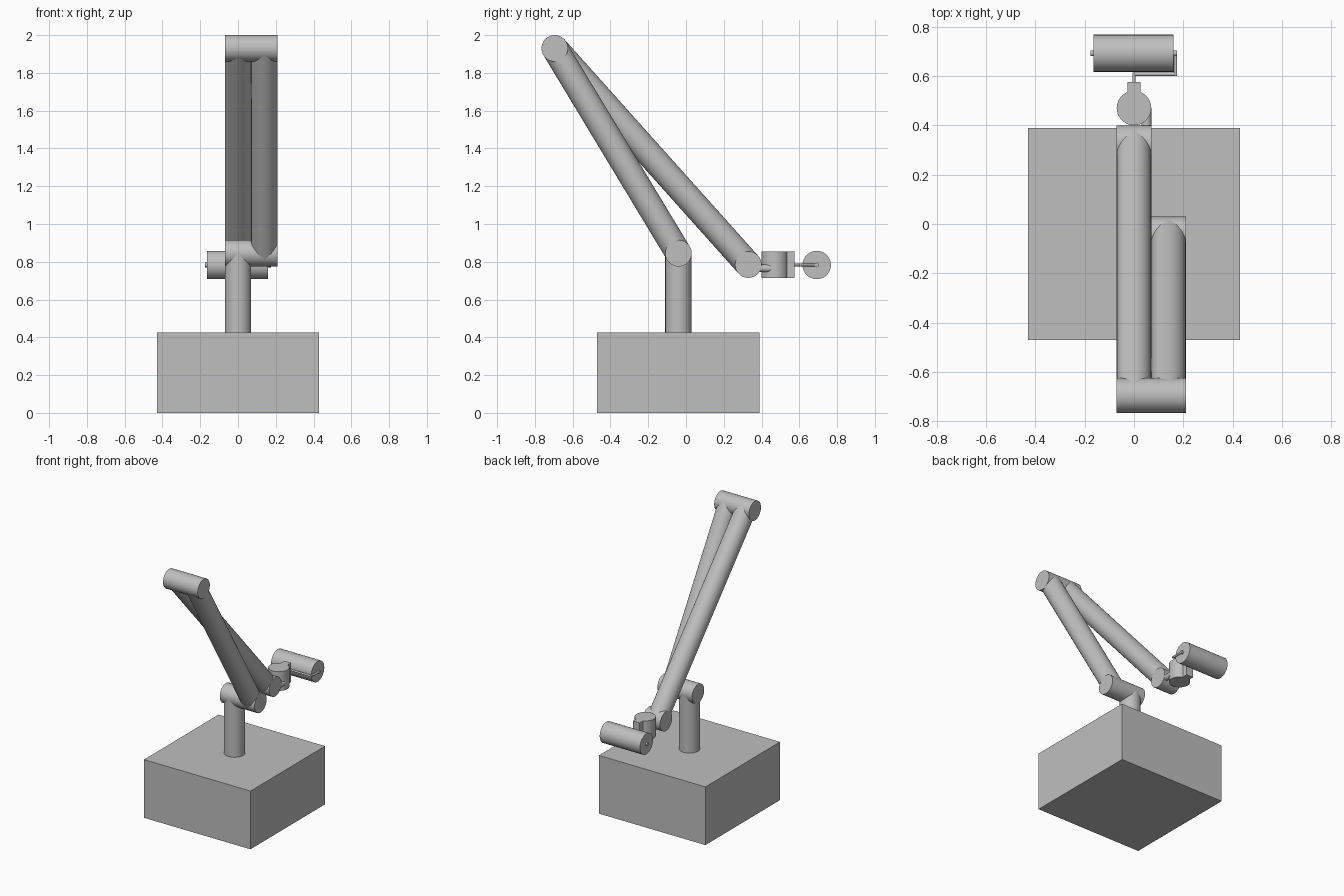
import bpy, math
from mathutils import Vector

old = bpy.data.objects.get("Cube")
if old:
    bpy.data.objects.remove(old, do_unlink=True)

grey = bpy.data.materials.new("light_grey")
grey.use_nodes = True
colour = (0.52, 0.52, 0.52, 1)
grey.diffuse_color = colour
grey.node_tree.nodes["Principled BSDF"].inputs["Base Color"].default_value = colour


def finish(name):
    ob = bpy.context.object
    ob.name = name
    ob.data.materials.append(grey)
    return ob


def box(name, lo, hi):
    lo, hi = Vector(lo), Vector(hi)
    bpy.ops.mesh.primitive_cube_add(size=1, location=(lo + hi) / 2)
    ob = finish(name)
    ob.scale = hi - lo
    return ob


def tube(name, a, b, radius, sides=48):
    a, b = Vector(a), Vector(b)
    bpy.ops.mesh.primitive_cylinder_add(vertices=sides, radius=radius,
                                        depth=(b - a).length, location=(a + b) / 2)
    ob = finish(name)
    ob.rotation_euler = (b - a).to_track_quat('Z', 'Y').to_euler()
    bpy.ops.object.shade_smooth_by_angle(angle=math.radians(35))
    return ob


R = 0.07        # arm radius
SIDE = 2 * R    # sideways offset of the upper arm
shoulder = Vector((0, -0.04, 0.845))
elbow = Vector((0, -0.695, 1.93))
wrist = Vector((0, 0.33, 0.785))
across = Vector((1, 0, 0))

# Base and column
box("base", (-0.43, -0.47, 0), (0.43, 0.39, 0.425))
tube("column", (0, -0.04, 0.4), shoulder, R)

# Cross-wise joints
for name, p, right in (("shoulder_joint", shoulder, SIDE + R),
                       ("elbow_joint", elbow, SIDE + R),
                       ("wrist_joint", wrist, R)):
    tube(name, p - across * R, p + across * right, R)

# Arms, side by side
tube("upper_arm", shoulder + across * SIDE, elbow + across * SIDE, R)
tube("forearm", elbow, wrist, R)

# Swivel with its pin and neck
tube("swivel", (0, 0.47, 0.715), (0, 0.47, 0.855), R)
tube("swivel_pin", (0.05, 0.35, 0.765), (0.05, 0.47, 0.765), 0.02, 24)
box("swivel_neck", (-0.027, 0.48, 0.715), (0.027, 0.575, 0.855))

# Bent handle rod, running through the roller
z = 0.783
path = [(0, 0.56, z), (0, 0.607, z), (0.168, 0.607, z), (0.168, 0.692, z)]
for i, (a, b) in enumerate(zip(path, path[1:])):
    d = (Vector(b) - Vector(a)).normalized() * 0.007
    tube(f"handle_rod_{i + 1}", Vector(a) - d, Vector(b) + d, 0.007, 16)
tube("roller_axle", (-0.176, 0.692, z), (0.175, 0.692, z), 0.012, 24)
tube("roller", (-0.165, 0.692, z), (0.16, 0.692, z), 0.075)
